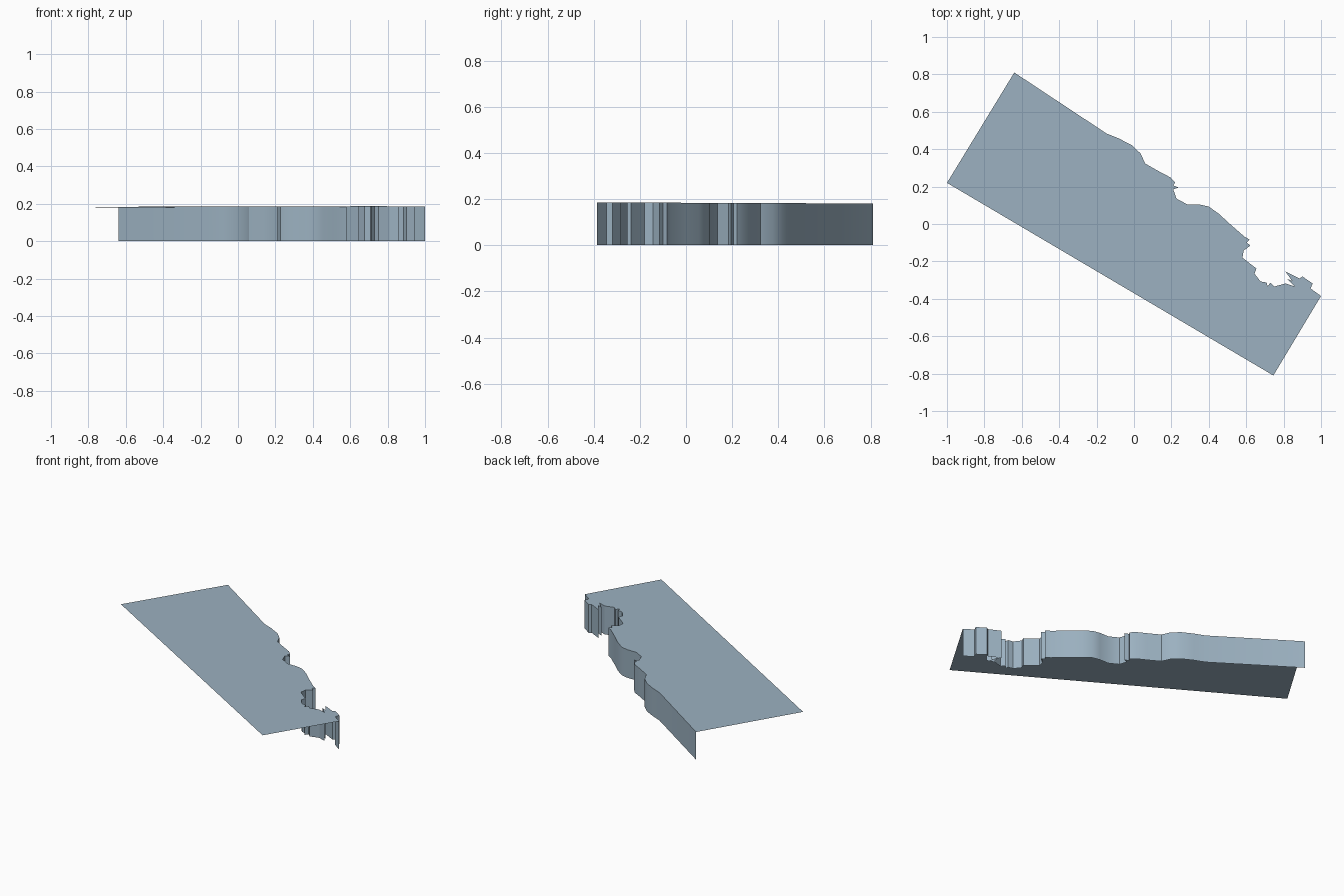
import bpy, bmesh

if "Cube" in bpy.data.objects:
    bpy.data.objects.remove(bpy.data.objects["Cube"])

# one flat colour for the whole slab
mat = bpy.data.materials.new("blue grey rock")
mat.diffuse_color = (0.33, 0.44, 0.53, 1)
mat.use_nodes = True
mat.node_tree.nodes["Principled BSDF"].inputs["Base Color"].default_value = mat.diffuse_color

# eroded shoreline as seen from above, left to right
SHORE = [(-.64, .81), (-.147, .484), (-.08, .457), (-.01, .42), (.035, .377),
         (.06, .323), (.136, .28), (.195, .249), (.22, .222), (.21, .206),
         (.238, .195), (.21, .185), (.227, .136), (.286, .104), (.35, .104),
         (.398, .094), (.452, .056), (.51, .003), (.59, -.067), (.618, -.083),
         (.602, -.099), (.623, -.115), (.586, -.142), (.58, -.18), (.618, -.21),
         (.655, -.238), (.644, -.265), (.676, -.307), (.709, -.313),
         (.714, -.334), (.73, -.313), (.751, -.334), (.81, -.318),
         (.858, -.334), (.815, -.291), (.845, -.305), (.81, -.254),
         (.885, -.291), (.901, -.281), (.955, -.318), (.944, -.345), (1, -.385)]
# straight cut sides of the plot
CORNERS = [(.745, -.81), (-1, .22)]


def top_z(y):
    """Gentle rise of the plateau towards the front."""
    return 0.184 - 0.004 * y


def make_object(name, bm):
    mesh = bpy.data.meshes.new(name)
    bm.to_mesh(mesh)
    bm.free()
    mesh.materials.append(mat)
    ob = bpy.data.objects.new(name, mesh)
    bpy.context.collection.objects.link(ob)
    return ob


# plateau: thin open sheet
bm = bmesh.new()
face = bm.faces.new([bm.verts.new((x, y, top_z(y))) for x, y in SHORE + CORNERS])
bm.normal_update()
if face.normal.z < 0:
    face.normal_flip()
bmesh.ops.triangulate(bm, faces=[face])
make_object("plateau", bm)

# cliff: vertical curtain below the shoreline only
bm = bmesh.new()
cols = [(bm.verts.new((x, y, 0)), bm.verts.new((x, y, top_z(y)))) for x, y in SHORE]
for (a0, a1), (b0, b1) in zip(cols, cols[1:]):
    bm.faces.new((a0, a1, b1, b0))
cliff = make_object("cliff", bm)
bpy.context.view_layer.objects.active = cliff
cliff.select_set(True)
bpy.ops.object.shade_smooth_by_angle(angle=0.5)
